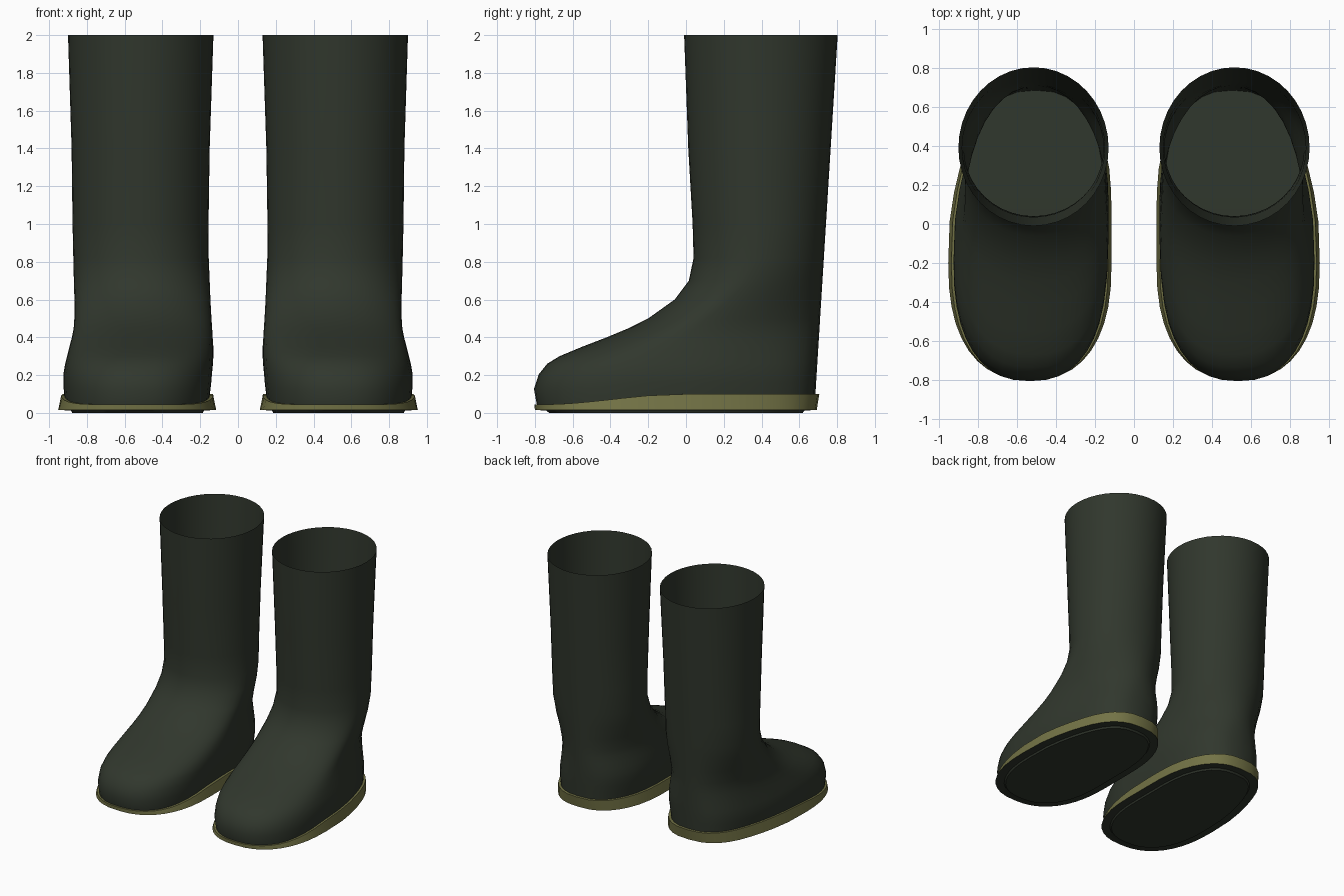
import bpy, bmesh, math

if "Cube" in bpy.data.objects:
    bpy.data.objects.remove(bpy.data.objects["Cube"])

N = 40


def material(name, rgb):
    m = bpy.data.materials.new(name)
    m.diffuse_color = (*rgb, 1)
    m.use_nodes = True
    m.node_tree.nodes["Principled BSDF"].inputs["Base Color"].default_value = m.diffuse_color
    return m


GREEN = material("dark_green_rubber", (0.030, 0.038, 0.026))
TAN = material("olive_sole", (0.17, 0.17, 0.06))


def smooth(a, b, v):
    t = max(0.0, min(1.0, (v - a) / (b - a)))
    return t * t * (3 - 2 * t)


def sole_top(y):
    # the sole thins out towards the toe
    return 0.045 + 0.055 * smooth(-0.75, -0.02, y)


def outline(front, back, x0, x1, z=0.0):
    # egg outline at the foot, turning into a plain ellipse up the leg
    foot = 1 - smooth(0.2, 0.55, z)
    mid = -0.2 + 0.59 * smooth(0.12, 0.85, z)
    pts = []
    for i in range(N):
        t = 2 * math.pi * i / N
        s, c = math.sin(t), math.cos(t)
        n, length = (2 + 0.4 * foot, mid - front) if c > 0 else (2 + 0.6 * foot, back - mid)
        x = (x0 + x1) / 2 + (x1 - x0) / 2 * math.copysign(abs(s) ** (2 / n), s)
        y = mid - length * math.copysign(abs(c) ** (2 / n), c)
        pts.append((x - 0.03 * foot * smooth(-0.1, 0.45, y), y))
    return pts


def loft(name, rings, mat, cap_first=False, cap_last=False):
    bm = bmesh.new()
    vs = [[bm.verts.new(p) for p in r] for r in rings]
    for a, b in zip(vs, vs[1:]):
        for i in range(N):
            j = (i + 1) % N
            bm.faces.new((a[i], a[j], b[j], b[i]))
    for use, r in ((cap_first, vs[0]), (cap_last, vs[-1])):
        if use:
            for i in range(N // 2):
                q = [r[i], r[i + 1], r[(N - i - 1) % N], r[(N - i) % N]]
                bm.faces.new(list(dict.fromkeys(q)))
    bmesh.ops.recalc_face_normals(bm, faces=bm.faces)
    me = bpy.data.meshes.new(name)
    bm.to_mesh(me)
    bm.free()
    me.materials.append(mat)
    ob = bpy.data.objects.new(name, me)
    bpy.context.collection.objects.link(ob)
    # the other boot
    ob.modifiers.new("other_boot", "MIRROR").use_mirror_merge = False
    bpy.ops.object.select_all(action="DESELECT")
    ob.select_set(True)
    bpy.context.view_layer.objects.active = ob
    bpy.ops.object.shade_smooth_by_angle(angle=math.radians(40))


# Boot upper: height, front y, inner x, outer x (the back is a straight slope)
levels = [
    (0.10, -0.79, 0.150, 0.920),
    (0.16, -0.805, 0.142, 0.925),
    (0.21, -0.78, 0.138, 0.924),
    (0.26, -0.735, 0.134, 0.915),
    (0.30, -0.67, 0.132, 0.905),
    (0.35, -0.55, 0.132, 0.893),
    (0.40, -0.42, 0.135, 0.880),
    (0.45, -0.30, 0.138, 0.871),
    (0.50, -0.20, 0.141, 0.867),
    (0.60, -0.06, 0.146, 0.866),
    (0.70, 0.015, 0.150, 0.869),
    (0.82, 0.04, 0.155, 0.872),
    (1.00, 0.035, 0.156, 0.876),
    (1.40, 0.012, 0.150, 0.881),
    (2.00, -0.01, 0.130, 0.900),
]
rings = []
for z, front, x0, x1 in levels:
    drop = 1 - smooth(0.10, 0.24, z)
    rings.append([(x, y, z - drop * (0.1 - sole_top(y)))
                  for x, y in outline(front, 0.679 + 0.062 * z, x0, x1, z)])
loft("boot_upper", rings, GREEN, cap_first=True)

# Sole rim: flared band with a narrow ledge running in to the upper
low = outline(-0.80, 0.692, 0.115, 0.952)
top = outline(-0.803, 0.706, 0.132, 0.936)
loft("sole_rim", [[(x, y, 0.015) for x, y in low],
                  [(x, y, sole_top(y)) for x, y in top],
                  rings[0]], TAN)

# Tread: underside with a slightly lowered central plate
plate = outline(-0.74, 0.63, 0.18, 0.885)
loft("tread", [[(x, y, 0.015) for x, y in low],
               [(x, y, 0.013) for x, y in plate],
               [(0.53 + (x - 0.53) * 0.98, y * 0.98, 0.0) for x, y in plate]],
     GREEN, cap_last=True)
